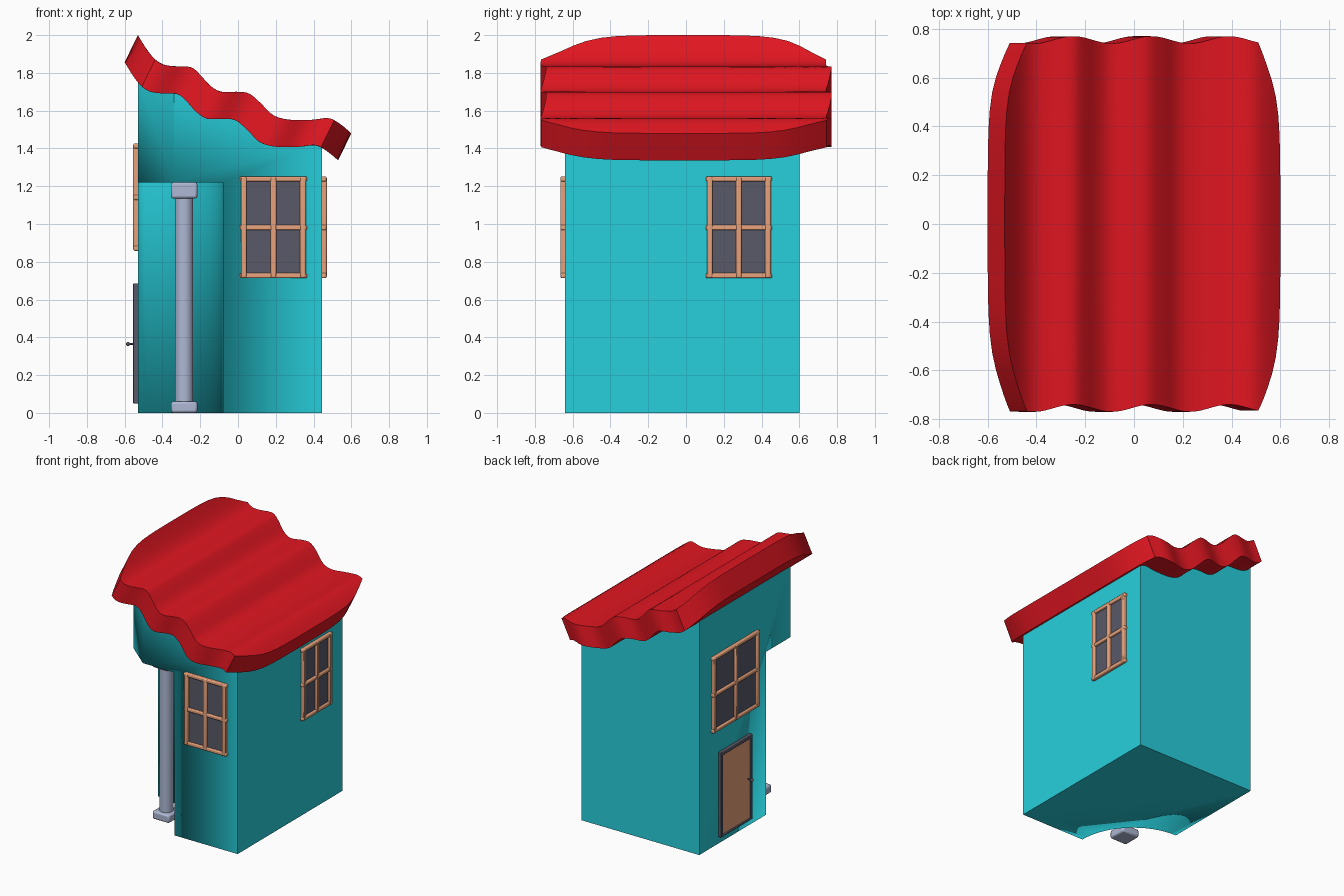
import bpy, bmesh, math
from mathutils import Matrix, Vector

if "Cube" in bpy.data.objects:
    bpy.data.objects.remove(bpy.data.objects["Cube"])


def material(name, rgb):
    m = bpy.data.materials.new(name)
    m.diffuse_color = (*rgb, 1)
    m.use_nodes = True
    m.node_tree.nodes["Principled BSDF"].inputs["Base Color"].default_value = m.diffuse_color
    return m


CYAN = material("cyan_wall", (0.02, 0.63, 0.72))
RED = material("red_roof", (0.75, 0.008, 0.015))
WOOD = material("peach_wood", (0.80, 0.36, 0.20))
DARK = material("dark_glass", (0.10, 0.10, 0.14))
STONE = material("stone", (0.42, 0.48, 0.66))


def finish(name, bm, mat, angle=35, bevel=0):
    bmesh.ops.recalc_face_normals(bm, faces=bm.faces)
    me = bpy.data.meshes.new(name)
    bm.to_mesh(me)
    bm.free()
    ob = bpy.data.objects.new(name, me)
    bpy.context.collection.objects.link(ob)
    if mat:
        me.materials.append(mat)
    bpy.ops.object.select_all(action='DESELECT')
    ob.select_set(True)
    bpy.context.view_layer.objects.active = ob
    bpy.ops.object.shade_smooth_by_angle(angle=math.radians(angle))
    if bevel:
        b = ob.modifiers.new("bevel", 'BEVEL')
        b.width, b.segments = bevel, 2
    return ob


def add_box(bm, lo, hi):
    lo, hi = Vector(lo), Vector(hi)
    bmesh.ops.create_cube(bm, size=1, matrix=Matrix.Translation((lo + hi) / 2)
                          @ Matrix.Diagonal((*(hi - lo), 1)))


def add_cyl(bm, r1, r2, depth, matrix, seg=20):
    bmesh.ops.create_cone(bm, cap_ends=True, segments=seg, radius1=r1,
                          radius2=r2, depth=depth, matrix=matrix)


# Walls: plan with one chamfered corner, top sloping under the roof
plan = [(0.445, -0.64), (0.445, 0.60), (-0.53, 0.60), (-0.53, -0.48), (-0.34, -0.64)]
bm = bmesh.new()
low = [bm.verts.new((x, y, 0)) for x, y in plan]
top = [bm.verts.new((x, y, 1.60 - 0.35 * x)) for x, y in plan]
bm.faces.new(low)
bm.faces.new(top)
for i in range(len(plan)):
    j = (i + 1) % len(plan)
    bm.faces.new((low[i], low[j], top[j], top[i]))
walls = finish("walls", bm, CYAN)

# Porch: quarter-round recess cut from the front left corner
bm = bmesh.new()
add_cyl(bm, 0.45, 0.45, 1.72, Matrix.Translation((-0.53, -0.64, 0.36)), 64)
cutter = finish("porch_cutter", bm, CYAN)
cutter.hide_render = True
cut = walls.modifiers.new("porch", 'BOOLEAN')
cut.operation, cut.object, cut.solver = 'DIFFERENCE', cutter, 'EXACT'
bpy.context.view_layer.objects.active = walls
bpy.ops.object.modifier_apply(modifier=cut.name)
bpy.data.objects.remove(cutter)

# Roof: wavy profile swept along y, its eaves bowed outward in the middle
profile = [Vector(p) for p in (
    (-0.53, 2.0), (-0.47, 1.905), (-0.41, 1.85), (-0.34, 1.835), (-0.25, 1.83),
    (-0.20, 1.79), (-0.15, 1.735), (-0.09, 1.70), (0.0, 1.70), (0.06, 1.69),
    (0.12, 1.64), (0.18, 1.58), (0.25, 1.555), (0.33, 1.55), (0.40, 1.552),
    (0.48, 1.56), (0.54, 1.53), (0.60, 1.48))]


def sample(t):
    n = len(profile) - 1
    i = min(int(t * n), n - 1)
    u = t * n - i
    a, b = profile[max(i - 1, 0)], profile[i]
    c, d = profile[i + 1], profile[min(i + 2, n)]
    return 0.5 * (2 * b + (c - a) * u + (2 * a - 5 * b + 4 * c - d) * u * u
                  + (3 * b - a - 3 * c + d) * u ** 3)


N, ROWS = 48, 24
bm = bmesh.new()
rings = []
for r in range(ROWS + 1):
    k = math.sin(math.pi / 2 * (2 * r / ROWS - 1))
    e = 0.09 * abs(k) ** 4
    tops, bots = [], []
    for i in range(N + 1):
        p = sample(e + (1 - 2 * e) * i / N)
        y = 0.755 * k + 0.015 * math.cos(math.tau * (p.x + 0.25) / 0.32)
        tops.append(bm.verts.new((p.x, y, p.y)))
        bots.append(bm.verts.new((p.x - 0.07, y, p.y - 0.143)))
    rings.append((tops, bots))
for (t0, b0), (t1, b1) in zip(rings, rings[1:]):
    for i in range(N):
        bm.faces.new((t0[i], t0[i + 1], t1[i + 1], t1[i]))
        bm.faces.new((b0[i], b0[i + 1], b1[i + 1], b1[i]))
    for i in (0, N):
        bm.faces.new((t0[i], t1[i], b1[i], b0[i]))
for t, b in (rings[0], rings[-1]):
    for i in range(N):
        bm.faces.new((t[i], t[i + 1], b[i + 1], b[i]))
finish("roof", bm, RED, 50)

# Porch column with square base and capital
cx, cy = -0.285, -0.44
bm = bmesh.new()
add_cyl(bm, 0.048, 0.048, 1.16, Matrix.Translation((cx, cy, 0.61)), 24)
finish("column_shaft", bm, STONE)
for name, z0, z1 in (("column_base", 0, 0.06), ("column_capital", 1.135, 1.22)):
    bm = bmesh.new()
    add_box(bm, (cx - 0.07, cy - 0.07, z0), (cx + 0.07, cy + 0.07, z1))
    finish(name, bm, STONE, bevel=0.012)


# Wall fittings: boxes given as (u0, u1, z0, z1) on a wall, pushed outward by d
def on_wall(bm, wall, u0, u1, z0, z1, d):
    axis, pos, sign = wall
    a, b = sorted((pos - sign * 0.01, pos + sign * d))
    if axis == 'x':
        add_box(bm, (a, u0, z0), (b, u1, z1))
    else:
        add_box(bm, (u0, a, z0), (u1, b, z1))


FRONT, RIGHT, LEFT = ('y', -0.64, -1), ('x', 0.445, 1), ('x', -0.53, -1)


def window(name, wall, u0, u1, z0, z1):
    w, um, zm = 0.03, (u0 + u1) / 2, (z0 + z1) / 2
    bm = bmesh.new()
    on_wall(bm, wall, u0 + 0.01, u1 - 0.01, z0 + 0.01, z1 - 0.01, 0.008)
    finish(name + "_glass", bm, DARK)
    bm = bmesh.new()
    for a in (u0 + 0.006, u1 - w - 0.006, um - w / 2):
        on_wall(bm, wall, a, a + w, z0 + 0.005, z1 - 0.005, 0.025)
    for a in (z0 + 0.003, z1 - w, zm - w / 2):
        on_wall(bm, wall, u0, u1, a, a + w - 0.003, 0.023)
    finish(name + "_frame", bm, WOOD, bevel=0.007)


window("front_window", FRONT, 0.01, 0.365, 0.71, 1.255)
window("right_window", RIGHT, 0.105, 0.455, 0.71, 1.255)
window("left_window", LEFT, -0.09, 0.46, 0.855, 1.43)

# Door with dark surround and knob
bm = bmesh.new()
for u0, u1, z0, z1 in ((0.0, 0.025, 0.05, 0.685), (0.35, 0.375, 0.05, 0.685),
                       (0.0, 0.375, 0.66, 0.685), (0.0, 0.375, 0.05, 0.065)):
    on_wall(bm, LEFT, u0, u1, z0, z1, 0.025)
finish("door_surround", bm, DARK, bevel=0.004)
bm = bmesh.new()
on_wall(bm, LEFT, 0.02, 0.355, 0.06, 0.665, 0.017)
finish("door", bm, WOOD)
bm = bmesh.new()
add_cyl(bm, 0.005, 0.005, 0.05, Matrix.Translation((-0.56, 0.05, 0.365))
        @ Matrix.Rotation(math.pi / 2, 4, 'Y'), 12)
bmesh.ops.create_uvsphere(bm, u_segments=12, v_segments=8, radius=0.011,
                          matrix=Matrix.Translation((-0.582, 0.05, 0.365)))
finish("door_knob", bm, DARK)
